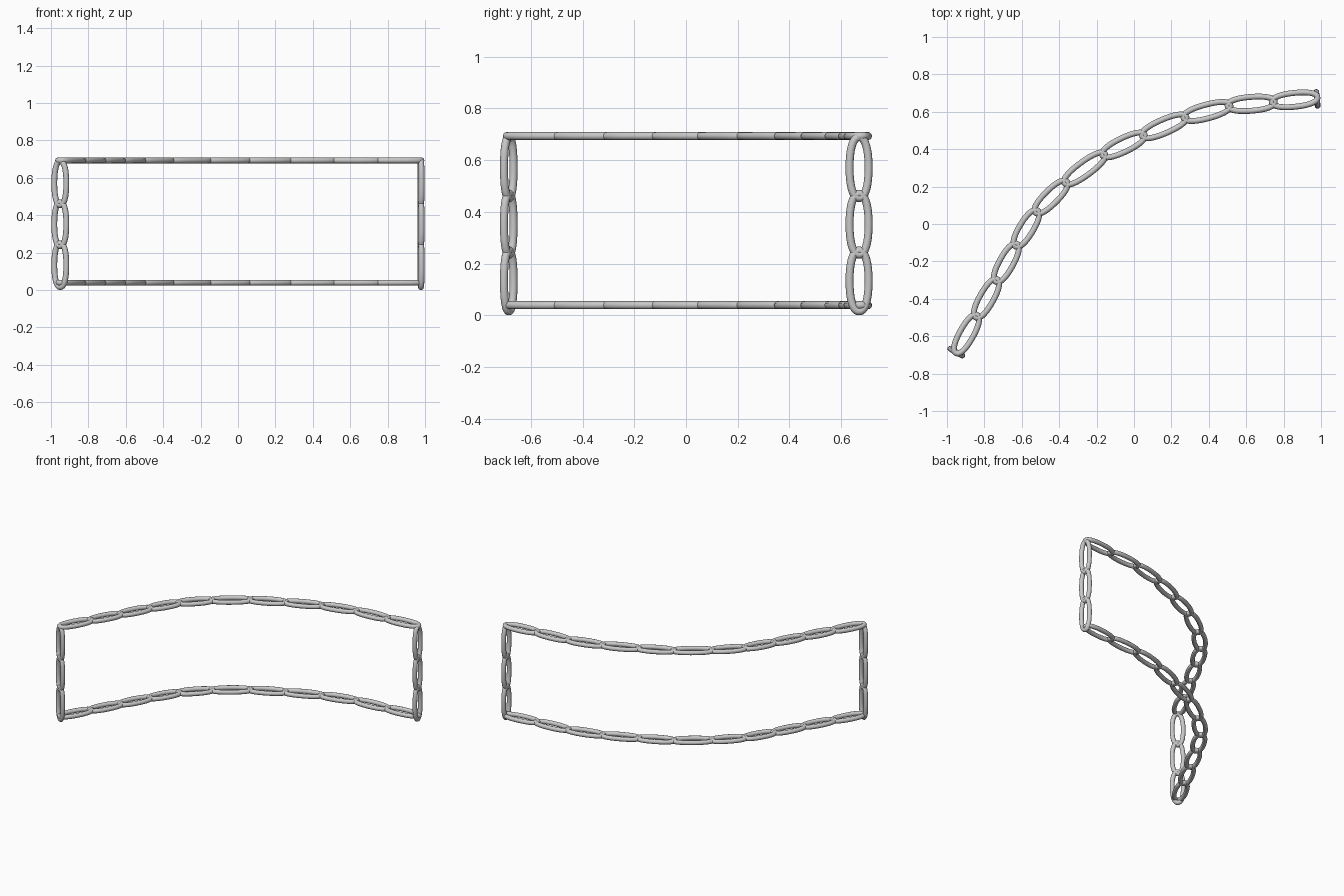
import bpy, bmesh
from math import sin, cos, tau, copysign
from mathutils import Vector

cube = bpy.data.objects.get("Cube")
if cube:
    bpy.data.objects.remove(cube, do_unlink=True)

TUBE, HALF_WIDTH = 0.0155, 0.037
AROUND, SIDES = 48, 12
FULLNESS = 2.25  # 2 is a plain ellipse, more is blunter

steel = bpy.data.materials.new("grey steel")
steel.use_nodes = True
grey = (0.58, 0.58, 0.58, 1)
steel.diffuse_color = grey
steel.node_tree.nodes["Principled BSDF"].inputs["Base Color"].default_value = grey


def power(value, exponent):
    return copysign(abs(value) ** exponent, value)


def add_link(name, start, end, across):
    """Blunt oval ring of round bar running from start to end, widened along 'across'."""
    start, end = Vector(start), Vector(end)
    centre, along = (start + end) / 2, (end - start).normalized()
    across = Vector(across).normalized()
    normal = along.cross(across)
    half = (end - start).length / 2 + 0.008
    shape, slope = 2 / FULLNESS, 2 - 2 / FULLNESS
    bm = bmesh.new()
    rings = []
    for i in range(AROUND):
        t = tau * (i + 0.5) / AROUND
        c, s = cos(t), sin(t)
        p = centre + along * half * power(c, shape) + across * HALF_WIDTH * power(s, shape)
        out = (along * HALF_WIDTH * power(c, slope) + across * half * power(s, slope)).normalized()
        rings.append([bm.verts.new(p + TUBE * (out * cos(tau * j / SIDES) + normal * sin(tau * j / SIDES)))
                      for j in range(SIDES)])
    for i in range(AROUND):
        a, b = rings[i], rings[(i + 1) % AROUND]
        for j in range(SIDES):
            k = (j + 1) % SIDES
            bm.faces.new((a[j], b[j], b[k], a[k])).smooth = True
    bmesh.ops.recalc_face_normals(bm, faces=bm.faces)
    mesh = bpy.data.meshes.new(name)
    bm.to_mesh(mesh)
    bm.free()
    mesh.materials.append(steel)
    bpy.context.collection.objects.link(bpy.data.objects.new(name, mesh))


# Joints of the curved chains, seen from above
path = [(-0.948, -0.683), (-0.842, -0.493), (-0.735, -0.302), (-0.63, -0.113),
        (-0.521, 0.066), (-0.365, 0.222), (-0.162, 0.371), (0.05, 0.474),
        (0.272, 0.57), (0.508, 0.633), (0.745, 0.652), (0.973, 0.676)]

# Upper and lower chains, links lying flat
for label, z in (("lower", 0.039), ("upper", 0.693)):
    for n, (p, q) in enumerate(zip(path, path[1:]), 1):
        across = (p[1] - q[1], q[0] - p[0], 0)
        add_link(f"{label}_chain_link_{n}", (*p, z), (*q, z), across)

# Upright chains at both ends, links facing along the curve
PITCH, FIRST = 0.219, 0.0235
for label, (x, y), across in (("right", (-0.95, -0.685), (-0.87, 0.5, 0)),
                              ("left", (0.978, 0.669), (-0.1, 1, 0))):
    for n in range(3):
        z = FIRST + n * PITCH
        add_link(f"{label}_upright_link_{n + 1}", (x, y, z), (x, y, z + PITCH), across)
